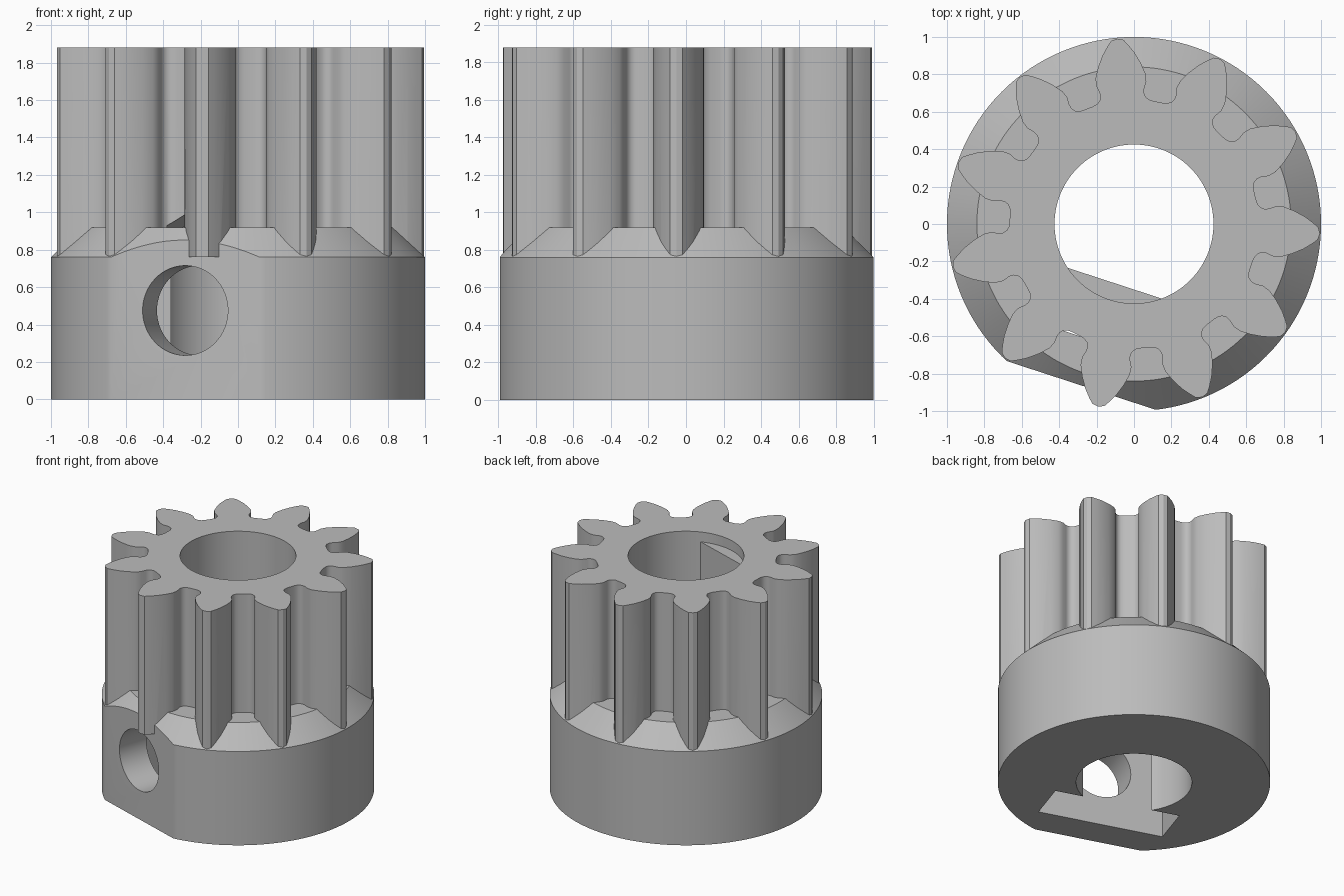
import bpy, bmesh
from math import sin, cos, pi, radians, atan2, hypot
from mathutils import Matrix, Vector

if "Cube" in bpy.data.objects:
    bpy.data.objects.remove(bpy.data.objects["Cube"])

TEETH, TOP = 11, 1.88
FLAT_ANGLE = radians(-108.1)           # direction the clamping flat faces
FLAT, BORE, BORE_FLAT = 0.908, 0.425, 0.333
SCREW_Z = 0.475

grey = bpy.data.materials.new("plain grey")
grey.use_nodes = True
grey.diffuse_color = (0.5, 0.5, 0.5, 1)
grey.node_tree.nodes["Principled BSDF"].inputs["Base Color"].default_value = (0.5, 0.5, 0.5, 1)


def make(name, bm):
    bmesh.ops.recalc_face_normals(bm, faces=bm.faces)
    mesh = bpy.data.meshes.new(name)
    bm.to_mesh(mesh)
    bm.free()
    obj = bpy.data.objects.new(name, mesh)
    mesh.materials.append(grey)
    bpy.context.collection.objects.link(obj)
    return obj


def prism(name, outline, z0, z1):
    """Extrude a flat outline from z0 to z1."""
    bm = bmesh.new()
    face = bm.faces.new([bm.verts.new((x, y, z0)) for x, y in outline])
    up = bmesh.ops.extrude_face_region(bm, geom=[face])["geom"]
    bmesh.ops.translate(bm, vec=(0, 0, z1 - z0),
                        verts=[v for v in up if isinstance(v, bmesh.types.BMVert)])
    return make(name, bm)


def lathe(name, profile, steps=128):
    """Solid of revolution from (radius, z) rings, capped at both ends."""
    bm = bmesh.new()
    rings = [[bm.verts.new((r * cos(2 * pi * i / steps), r * sin(2 * pi * i / steps), z))
              for i in range(steps)] for r, z in profile]
    bm.faces.new(rings[0])
    bm.faces.new(rings[-1])
    for a, b in zip(rings, rings[1:]):
        for i in range(steps):
            j = (i + 1) % steps
            bm.faces.new((a[i], a[j], b[j], b[i]))
    return make(name, bm)


def toward_flat(obj, local=Matrix.Identity(4)):
    """Turn a part so that its local +x points out through the flat."""
    obj.data.transform(Matrix.Rotation(FLAT_ANGLE, 4, 'Z') @ local)
    return obj


def combine(target, other, operation):
    other.hide_render = True
    mod = target.modifiers.new(operation, 'BOOLEAN')
    mod.operation, mod.solver, mod.object = operation, 'EXACT', other
    bpy.context.view_layer.objects.active = target
    bpy.ops.object.modifier_apply(modifier=mod.name)
    bpy.data.objects.remove(other)


def block(name, x0, x1, half_width, z0, z1):
    outline = [(x0, -half_width), (x1, -half_width), (x1, half_width), (x0, half_width)]
    return toward_flat(prism(name, outline, z0, z1))


# Hub with chamfered shoulder and one flat side
pinion = lathe("pinion_gear", [(1, 0), (1, 0.76), (0.84, 0.92)])
combine(pinion, block("flat_cutter", FLAT, 1.5, 1.5, -0.5, 1.5), 'DIFFERENCE')

# Toothed gear: half of one gap as (sideways, outward), mirrored and repeated
half_gap = [(0.025, 0.665), (0.05, 0.668), (0.07, 0.678), (0.083, 0.697), (0.087, 0.72),
            (0.083, 0.76), (0.095, 0.80), (0.13, 0.85), (0.175, 0.90),
            (0.215, 0.933), (0.246, 0.955)]
gap = [(-s, r) for s, r in reversed(half_gap)] + half_gap
outline = []
for k in range(TEETH):
    mid = radians(95.2) - (k + 0.5) * 2 * pi / TEETH
    for s, r in gap:
        a, d = mid - atan2(s, r), hypot(s, r)
        outline.append((d * cos(a), d * sin(a)))
    tip = mid - pi / TEETH
    outline.append((0.995 * cos(tip), 0.995 * sin(tip)))
combine(pinion, prism("teeth", outline, 0.76, TOP), 'UNION')

# Bore with a flat that stops just short of the top
bore = lathe("bore_cutter", [(BORE, -0.1), (BORE, TOP + 0.1)])
combine(bore, block("bore_flat", BORE_FLAT, 1, 1, -0.5, 1.80), 'DIFFERENCE')
combine(pinion, bore, 'DIFFERENCE')

# Nut pocket open at the bottom, with a peaked roof
pocket_outline = [(-0.49, -0.1), (0.49, -0.1), (0.49, SCREW_Z + 0.28),
                  (0, SCREW_Z + 0.56), (-0.49, SCREW_Z + 0.28)]
pocket = prism("nut_pocket_cutter", pocket_outline, BORE_FLAT - 0.006, 0.66)
axes = Matrix(((0, 0, 1, 0), (1, 0, 0, 0), (0, 1, 0, 0), (0, 0, 0, 1)))
combine(pinion, toward_flat(pocket, axes), 'DIFFERENCE')

# Set screw hole from the flat into the bore
screw = lathe("screw_hole_cutter", [(0.24, 0.2), (0.24, 1.2)], 64)
combine(pinion, toward_flat(screw, Matrix.Translation((0, 0, SCREW_Z)) @ axes), 'DIFFERENCE')

bpy.ops.object.select_all(action='DESELECT')
pinion.select_set(True)
bpy.context.view_layer.objects.active = pinion
bpy.ops.object.shade_smooth_by_angle(angle=radians(30))
